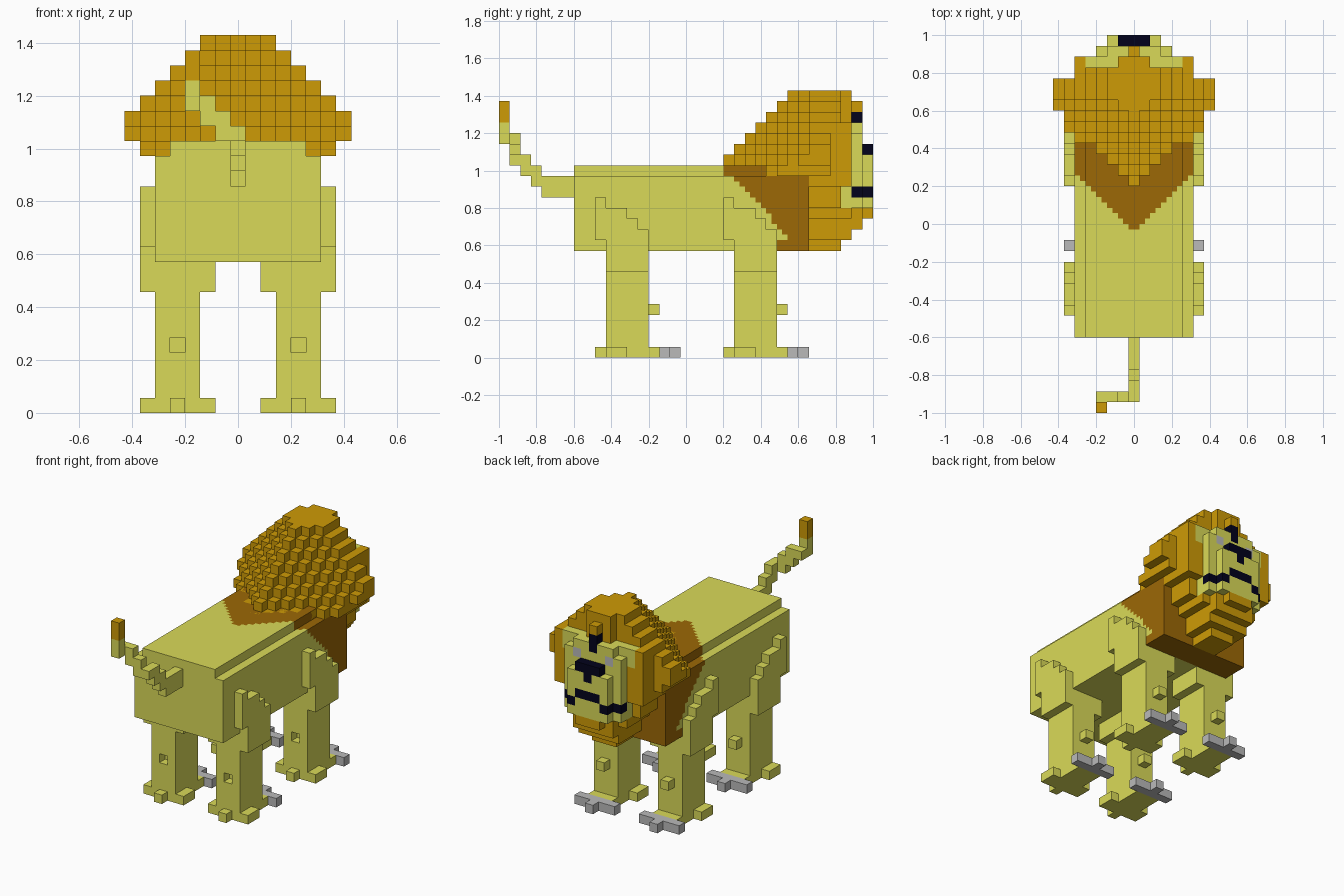
import bpy, bmesh, math

if "Cube" in bpy.data.objects:
    bpy.data.objects.remove(bpy.data.objects["Cube"])

V = 2 / 35  # edge of one block


def material(name, rgb):
    lin = [((c / 255 + 0.055) / 1.055) ** 2.4 if c > 10 else c / 255 / 12.92 for c in rgb]
    m = bpy.data.materials.new(name)
    m.use_nodes = True
    m.diffuse_color = (*lin, 1)
    m.node_tree.nodes["Principled BSDF"].inputs["Base Color"].default_value = (*lin, 1)
    return m


PALETTE = [material("sand_fur", (218, 218, 88)), material("gold_mane", (206, 155, 6)),
           material("brown_chest", (156, 104, 6)), material("black_marks", (2, 2, 28)),
           material("grey_claws", (186, 186, 186))]
FUR, GOLD, BROWN, BLACK, GREY = range(5)


def block(cells, i, j, k, mat=FUR):
    """Fill inclusive ranges of cells with one colour."""
    for a in range(i[0], i[1] + 1):
        for b in range(j[0], j[1] + 1):
            for c in range(k[0], k[1] + 1):
                cells[a, b, c] = mat


def build(name, cells, size=V, shift=-0.5):
    """Make one mesh from the exposed sides of the filled cells."""
    bm = bmesh.new()
    verts = {}

    def vert(p):
        if p not in verts:
            verts[p] = bm.verts.new(((p[0] + shift) * size, p[1] * size - 1, p[2] * size))
        return verts[p]

    for cell, mat in cells.items():
        for axis in range(3):
            u, w = (axis + 1) % 3, (axis + 2) % 3
            for d in (-1, 1):
                near = list(cell)
                near[axis] += d
                if tuple(near) in cells:
                    continue
                quad = []
                for a, b in ((0, 0), (1, 0), (1, 1), (0, 1)):
                    p = list(cell)
                    p[axis] += d > 0
                    p[u] += a
                    p[w] += b
                    quad.append(vert(tuple(p)))
                bm.faces.new(quad if d > 0 else quad[::-1]).material_index = mat
    mesh = bpy.data.meshes.new(name)
    bm.to_mesh(mesh)
    bm.free()
    for m in PALETTE:
        mesh.materials.append(m)
    obj = bpy.data.objects.new(name, mesh)
    bpy.context.collection.objects.link(obj)


# Body in half-size blocks, with the brown chest running back to a point
body = {}
block(body, (-11, 10), (14, 57), (20, 33))
block(body, (-9, 8), (14, 57), (34, 35))
for a, b, c in body:
    x, y, z = abs(a + 0.5) / 2, (b + 0.5) / 2, (c + 0.5) / 2
    edge = 16.7 + x + 0.88 * max(0, 17 - z)
    if z < 11:
        edge = 26
    if y > edge:
        body[a, b, c] = BROWN
build("body", body, V / 2, 0)


# Legs: shaft, stepped shoulder plate, knob, cross-shaped paw and claws
def leg(name, side, start):
    c = {}
    block(c, (3, 5), (10, 13), (1, 9))
    block(c, (2, 2), (10, 13), (8, 9))
    for j, low, high in ((9, 11, 14), (10, 8, 13), (11, 8, 13), (12, 8, 12), (13, 8, 11)):
        block(c, (6, 6), (j, j), (low, high))
    del c[4, 10, 4]
    c[4, 14, 4] = FUR
    c[4, 9, 0] = FUR
    block(c, (3, 5), (10, 14), (0, 0))
    block(c, (2, 6), (10, 11), (0, 0))
    block(c, (2, 6), (15, 15), (0, 0), GREY)
    c[4, 16, 0] = GREY
    build(name, {(i * side, j + start, k): m for (i, j, k), m in c.items()})


for side, word in ((1, "left"), (-1, "right")):
    leg("tail_end_leg_" + word, side, 0)
    leg("head_end_leg_" + word, side, 12)

# Tail climbs away from the body, then bends sideways to a gold tip
tail = {}
block(tail, (0, 0), (4, 6), (15, 16))
block(tail, (0, 0), (3, 3), (16, 17))
block(tail, (0, 0), (2, 2), (17, 18))
block(tail, (0, 0), (1, 1), (18, 18))
block(tail, (-1, -1), (1, 1), (18, 19))
block(tail, (-2, -2), (1, 1), (19, 20))
block(tail, (-3, -3), (1, 1), (20, 20))
block(tail, (-3, -3), (0, 0), (20, 21))
block(tail, (-3, -3), (0, 0), (22, 23), GOLD)
build("tail", tail)

# Mane: half width of each layer, stepped back to a point over the shoulders
mane = {}
WIDTH = {10: 1, 11: 2, 12: 2, 13: 3, 14: 4, 15: 4, 16: 5, 17: 6,
         18: 7, 19: 7, 20: 6, 21: 5, 22: 4, 23: 3, 24: 2}
for k, half in WIDTH.items():
    for i in range(-half, half + 1):
        n = abs(i)
        first = 3 + n + k if k > 16 else 29
        if k > 21:
            last = 32 if n < 2 else 31
        elif k > 13:
            beside_face = n == 5 or (n == 4 and k < 20)
            last = (32 if k > 15 else 31) if beside_face else 30
        else:
            last = min((34, 34, 33, 32)[n], 21 + k)
        block(mane, (i, i), (first, last), (k, k), GOLD)
mane[0, 33, 23] = GOLD
build("mane", mane)

# Face: three stepped slabs with ears, marks, eyes, nose and mouth
face = {}
block(face, (-3, 3), (31, 32), (14, 21))
block(face, (-4, 4), (31, 32), (20, 21))
block(face, (-3, 3), (33, 33), (14, 20))
block(face, (-2, 2), (33, 33), (21, 21))
block(face, (-2, 2), (34, 34), (14, 18))
block(face, (0, 0), (33, 33), (21, 22), BLACK)
block(face, (-1, 1), (34, 34), (19, 19), BLACK)
block(face, (-1, 1), (34, 34), (16, 16), BLACK)
face[0, 34, 18] = BLACK
for s in (-1, 1):
    face[2 * s, 33, 20] = GREY
    face[2 * s, 34, 15] = BLACK
    face[3 * s, 33, 15] = BLACK
build("face", face)
